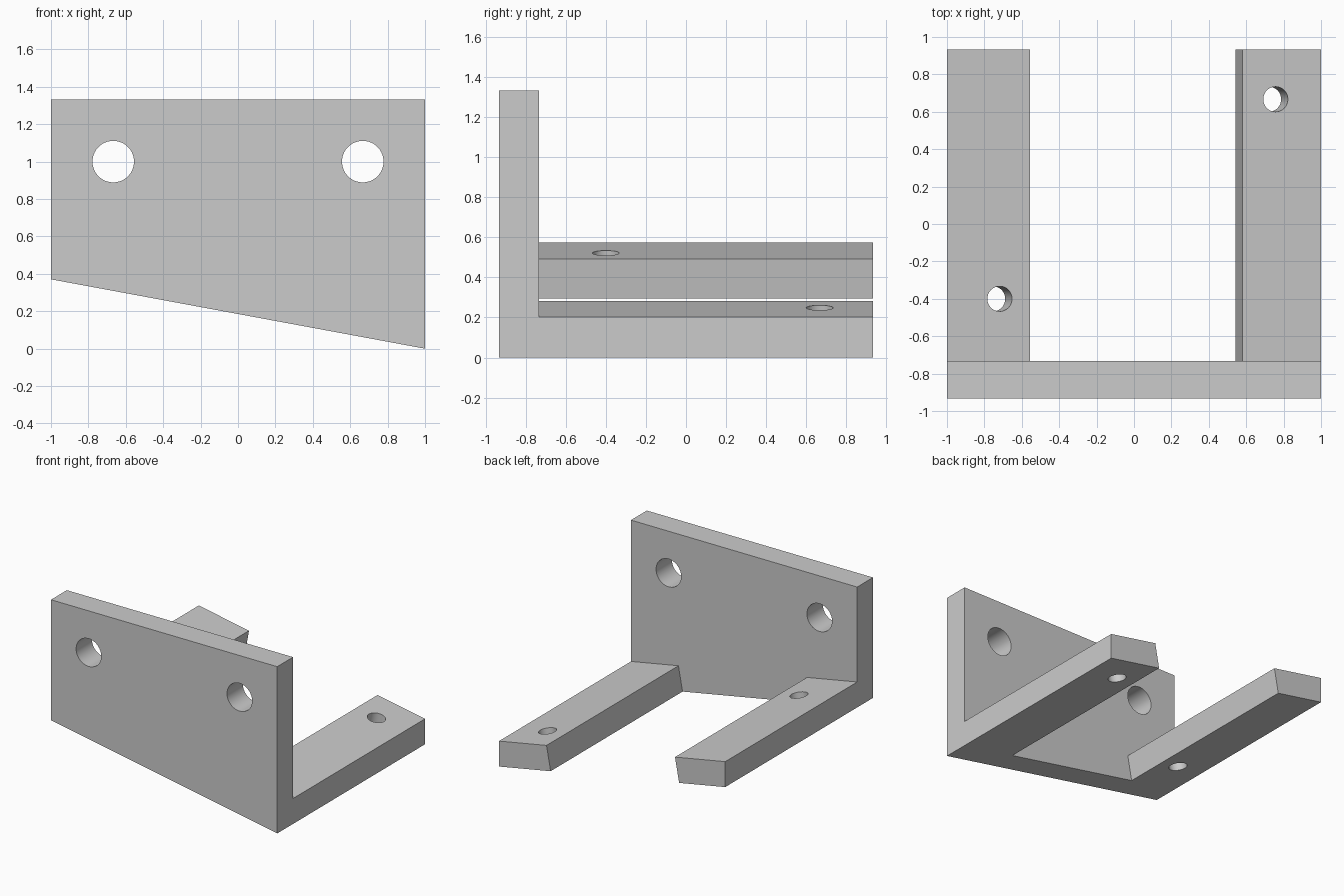
import bpy
import bmesh
import math
from mathutils import Matrix, Vector

cube = bpy.data.objects.get("Cube")
if cube:
    bpy.data.objects.remove(cube, do_unlink=True)

TILT = math.radians(10.5)      # sideways slope of the arms
THICK = 0.2
HALF_DEPTH = 0.933
PLATE_BACK = -0.733
HEIGHT = 1.333
UP = Vector((math.sin(TILT), 0, math.cos(TILT)))   # normal of the sloped arms

grey = bpy.data.materials.new("plain grey")
grey.use_nodes = True
grey.diffuse_color = (0.6, 0.6, 0.6, 1)
grey.node_tree.nodes["Principled BSDF"].inputs["Base Color"].default_value = (0.6, 0.6, 0.6, 1)


def underside(x):
    return (1 - x) * math.tan(TILT)


def topside(x):
    return underside(x) + THICK / math.cos(TILT)


def make_object(name, bm):
    bmesh.ops.recalc_face_normals(bm, faces=bm.faces)
    mesh = bpy.data.meshes.new(name)
    bm.to_mesh(mesh)
    bm.free()
    mesh.materials.append(grey)
    obj = bpy.data.objects.new(name, mesh)
    bpy.context.collection.objects.link(obj)
    return obj


def extrude_profile(name, points, y0, y1):
    bm = bmesh.new()
    face = bm.faces.new([bm.verts.new((x, y0, z)) for x, z in points])
    new = bmesh.ops.extrude_face_region(bm, geom=[face])["geom"]
    verts = [v for v in new if isinstance(v, bmesh.types.BMVert)]
    bmesh.ops.translate(bm, verts=verts, vec=(0, y1 - y0, 0))
    return make_object(name, bm)


def rod(name, centre, axis, radius):
    bm = bmesh.new()
    turn = axis.to_track_quat("Z", "Y").to_matrix().to_4x4()
    bmesh.ops.create_cone(bm, cap_ends=True, segments=64, radius1=radius,
                          radius2=radius, depth=0.6,
                          matrix=Matrix.Translation(centre) @ turn)
    return make_object(name, bm)


def cut(target, cutter):
    cutter.hide_render = True
    mod = target.modifiers.new(cutter.name, "BOOLEAN")
    mod.operation = "DIFFERENCE"
    mod.solver = "EXACT"
    mod.object = cutter
    bpy.context.view_layer.objects.active = target
    bpy.ops.object.modifier_apply(modifier=mod.name)
    bpy.data.objects.remove(cutter, do_unlink=True)


# Solid block with the sloped underside
bracket = extrude_profile("bracket", [(-1, underside(-1)), (1, 0), (1, HEIGHT), (-1, HEIGHT)],
                          -HALF_DEPTH, HALF_DEPTH)

# Clear the space above the arms and the slot between them
left_top = Vector((0.58, 0, topside(0.58)))
right_top = Vector((-0.556, 0, topside(-0.556)))
left_low, right_low = (p - UP * 0.4 for p in (left_top, right_top))
outline = [(-1.2, 2), (-1.2, topside(-1.2))]
outline += [(p.x, p.z) for p in (right_top, right_low, left_low, left_top)]
outline += [(1.2, topside(1.2)), (1.2, 2)]
cut(bracket, extrude_profile("arm_clearance", outline, PLATE_BACK, 1.2))

# Mounting holes through the upright plate
for side in (-1, 1):
    cut(bracket, rod("plate_hole", Vector((side * 0.667, -0.833, 1)), Vector((0, 1, 0)), 0.111))

# Screw holes square to the sloped arms
for x, y in ((-0.718, -0.4), (0.757, 0.667)):
    cut(bracket, rod("arm_hole", Vector((x, y, topside(x))), UP, 0.067))

# Crisp edges with smooth hole walls
bpy.ops.object.select_all(action="DESELECT")
bracket.select_set(True)
bpy.context.view_layer.objects.active = bracket
bpy.ops.object.shade_smooth_by_angle(angle=math.radians(30))
